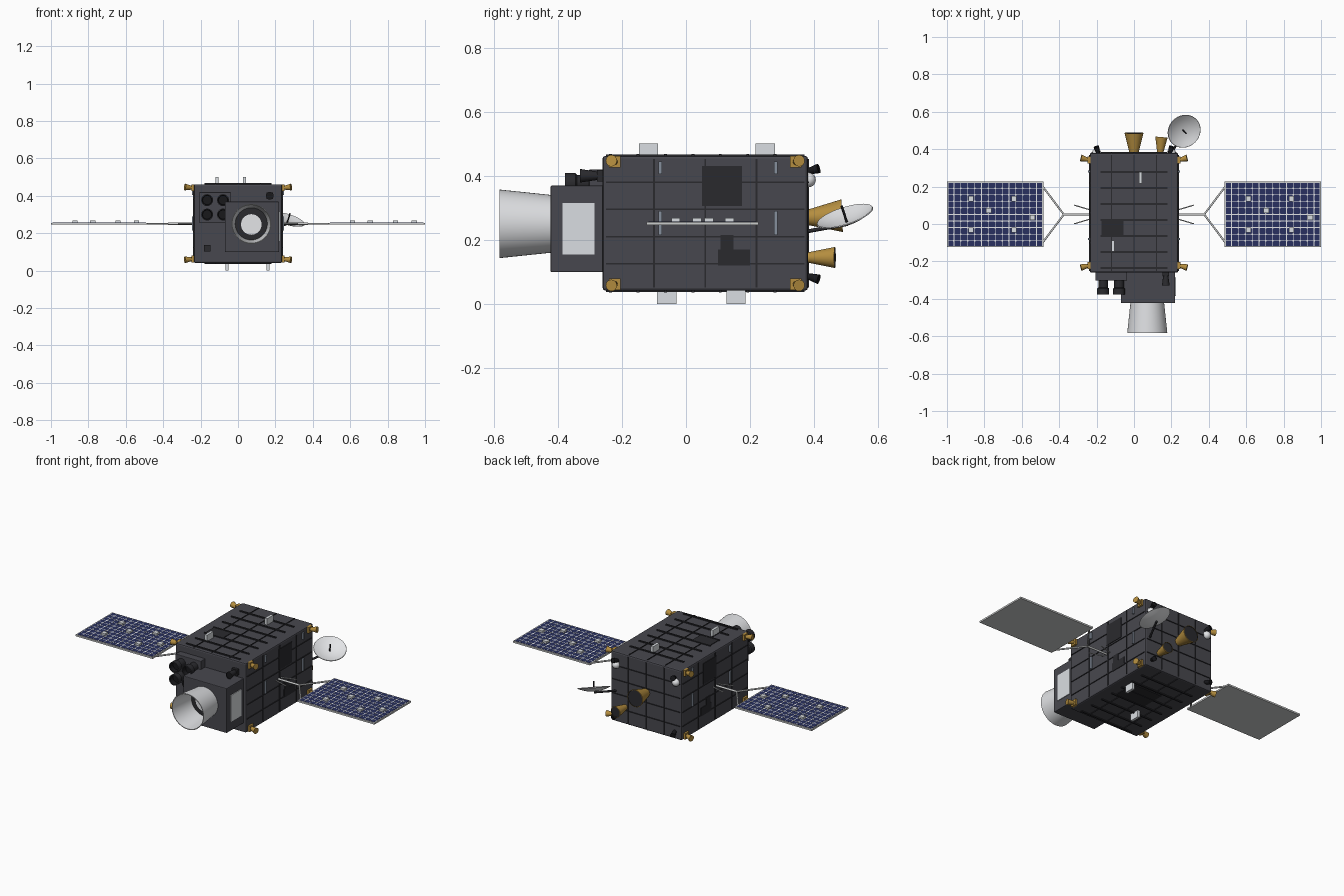
import bpy, bmesh, math
from mathutils import Vector

cube = bpy.data.objects.get("Cube")
if cube:
    bpy.data.objects.remove(cube, do_unlink=True)


def material(name, r, g, b):
    m = bpy.data.materials.new(name)
    m.use_nodes = True
    m.diffuse_color = (r, g, b, 1)
    m.node_tree.nodes["Principled BSDF"].inputs["Base Color"].default_value = (r, g, b, 1)
    return m


blanket = material("charcoal blanket", .064, .064, .077)
seam = material("dark seam", .023, .023, .027)
black = material("black", .009, .009, .011)
gold = material("gold", .46, .27, .05)
silver = material("silver", .72, .73, .75)
pale = material("pale grey", .7, .73, .76)
frame_grey = material("frame grey", .6, .61, .61)
steel = material("steel blue", .24, .28, .34)
blue = material("solar blue", .022, .03, .115)
white = material("white", .84, .85, .87)


def finish(name, bm, mats):
    me = bpy.data.meshes.new(name)
    bmesh.ops.recalc_face_normals(bm, faces=bm.faces)
    bm.to_mesh(me)
    bm.free()
    for m in mats:
        me.materials.append(m)
    ob = bpy.data.objects.new(name, me)
    bpy.context.collection.objects.link(ob)
    return ob


def boxes(name, items, mat, bevel=0):
    """Boxes in one object, each given as (centre, size)."""
    bm = bmesh.new()
    for centre, size in items:
        for v in bmesh.ops.create_cube(bm, size=1)["verts"]:
            v.co = Vector(c + k * s for c, k, s in zip(centre, v.co, size))
    ob = finish(name, bm, [mat])
    if bevel:
        mod = ob.modifiers.new("bevel", "BEVEL")
        mod.width, mod.segments = bevel, 2
    return ob


round_parts = []


def lathe(name, base, axis, profile, mats, slots=None, sides=32):
    """Turn (radius, height) points about an axis; slots colour each segment."""
    bm = bmesh.new()
    turn = Vector(axis).to_track_quat("Z", "Y")
    rings = []
    for r, h in profile:
        pts = [(0, 0, h)] if r == 0 else [
            (r * math.cos(a), r * math.sin(a), h)
            for a in (math.tau * i / sides for i in range(sides))]
        rings.append([bm.verts.new(Vector(base) + turn @ Vector(p)) for p in pts])
    for k, (a, b) in enumerate(zip(rings, rings[1:])):
        for i in range(sides):
            j = (i + 1) % sides
            quad = [a[i % len(a)], a[j % len(a)], b[j % len(b)], b[i % len(b)]]
            f = bm.faces.new(list(dict.fromkeys(quad)))
            f.material_index = slots[k] if slots else 0
    ob = finish(name, bm, mats)
    round_parts.append(ob)
    return ob


def rod(name, a, b, r, mat, r2=None, sides=12):
    a, b = Vector(a), Vector(b)
    n = (b - a).length
    return lathe(name, a, b - a, [(0, 0), (r, 0), (r2 or r, n), (0, n)], [mat], sides=sides)


def horn(name, base, axis, r1, r2, n, mats):
    """Flared cone with a differently coloured, slightly sunken mouth."""
    t = .003
    return lathe(name, base, axis, [(0, 0), (r1, 0), (r2, n), (r2 - t, n), (r2 - t, n - t),
                                    (0, n - t)], mats, (0, 0, 0, 1, 1))


# Main body and its blanket seams
X, Y0, Y1, Z0, Z1 = .236, -.26, .38, .042, .462
YM, ZM, YL, ZL = (Y0 + Y1) / 2, (Z0 + Z1) / 2, Y1 - Y0, Z1 - Z0
T = .008
boxes("body", [((0, YM, ZM), (2 * X, YL, ZL))], blanket, .008)
side_ys, side_zs, face_xs = (-.1, .06, .22), (.125, .21, .295, .38), (-.12, 0, .12)
lines = []
for s in (-1, 1):
    lines += [((s * X, y, ZM), (T, .006, ZL - .02)) for y in side_ys]
    lines += [((s * X, YM, z), (T, YL - .02, .005)) for z in side_zs]
for z in (Z0, Z1):
    lines += [((x, YM, z), (.004, YL - .02, T)) for x in face_xs]
    lines += [((0, -.235 + .0855 * i, z), (.36, .009, T + .004)) for i in range(7)]
lines += [((x, Y1, ZM), (.005, T, ZL - .02)) for x in face_xs]
lines += [((0, Y1, z), (2 * X - .02, T, .005)) for z in side_zs]
boxes("blanket_seams", lines, seam)

# Dark patches on the body faces
patches = []
for s in (-1, 1):
    patches += [((s * X, .112, .368), (T, .125, .125)), ((s * X, .15, .145), (T, .1, .05)),
                ((s * X, .128, .19), (T, .04, .05))]
patches += [((-.115, -.02, Z1), (.12, .09, T)), ((.05, .1, Z0), (.2, .15, T))]
boxes("dark_patches", patches, seam)

# Steel handles on the sides, and small antennas above and below
handles = [((s * (X + .005), y, z), (.01, .011, h)) for s in (-1, 1)
           for y in (-.08, .28) for z, h in ((.253, .075), (.425, .04))]
boxes("side_handles", handles, steel)
boxes("blade_antennas", [((x, y, z), (.016, .06, .042)) for x, y, z in
                         ((.035, .247, .479), (-.112, -.117, .479),
                          (-.06, -.06, .021), (.16, .156, .021))], pale)

# Telescope housing, side window and hollow baffle
boxes("telescope_housing", [((.075, -.34, .234), (.29, .165, .27))], blanket, .004)
boxes("housing_window", [((.221, -.335, .235), (.006, .1, .16))], pale)
lathe("telescope_baffle", (.071, -.42, .25), (0, -1, 0),
      [(0, 0), (.09, 0), (.107, .162), (.103, .162), (.086, .004), (0, .004)],
      [silver, seam], (0, 0, 0, 0, 1), 48)
rod("telescope_mirror", (.071, -.42, .247), (.071, -.428, .247), .055, white, sides=32)

# Four-camera cluster
boxes("camera_mount", [((-.122, -.28, .337), (.17, .045, .165))], blanket, .003)
for x in (-.165, -.08):
    for z in (.3, .377):
        lathe("camera", (x, -.3, z), (0, -1, 0),
              [(0, 0), (.026, 0), (.026, .04), (.032, .045), (.032, .078),
               (.027, .078), (.024, .05), (0, .05)],
              [seam, black, blanket], (0, 0, 0, 0, 2, 1, 1), 24)

# Small front sensors
boxes("front_sensor_boxes", [((.17, -.267, .4), (.036, .02, .036)),
                             ((-.165, -.267, .12), (.036, .02, .036))], seam)
horn("front_star_tracker", (.17, -.275, .4), (0, -1, 0), .013, .021, .055, [seam, black])

# Corner thrusters
for s in (-1, 1):
    for y, d in ((-.222, -1), (.342, 1)):
        for z, up in ((.062, -1), (.443, 1)):
            boxes("thruster_plate", [((s * (X + .004), y, z), (.016, .036, .036))], gold)
            rod("thruster_nozzle", (s * (X + .006), y, z),
                (s * (X + .048), y + d * .011, z + up * .004), .009, gold, .018, 24)

# Rear horns, star trackers and domes
horn("large_rear_horn", (0, Y1, .27), (0, 1, .05), .024, .051, .107, [gold, seam])
horn("small_rear_horn", (.14, Y1, .145), (.08, 1, 0), .016, .033, .085, [gold, seam])
for s in (-1, 1):
    for z, up in ((.412, 1), (.088, -1)):
        horn("rear_star_tracker", (s * .19, Y1 - .005, z), (s * .3, 1, up * .28),
             .009, .015, .042, [black, black])
    lathe("rear_dome", (s * .2, Y1 + .002, .387), (0, 1, 0),
          [(.023 * math.sin(math.pi * i / 12), -.023 * math.cos(math.pi * i / 12))
           for i in range(13)], [white], sides=24)

# Dish antenna on its arm
aim = Vector((.29, -.29, .91)).normalized()
dish = Vector((.268, .496, .273)) - aim * .022
lathe("dish", dish, aim, [(0, 0), (.035, .003), (.065, .011), (.092, .022),
                          (.09, .025), (.065, .014), (.035, .006), (0, .003)], [white], sides=40)
rod("dish_feed", dish, dish + aim * .058, .004, black)
rod("dish_arm", (.2, Y1 - .01, .225), dish - aim * .004, .006, seam)

# Solar wings
PY, PZ, PW, PL = .051, .251, .515, .35
for s in (-1, 1):
    cx, top = s * .742, PZ + .005
    boxes("wing_frame", [((cx, PY, PZ), (PW, PL, .01))], frame_grey)
    boxes("solar_cells", [((cx, PY, top), (PW - .014, PL - .014, .002))], blue)
    # Cell gaps with a wider spot at every crossing
    cols, rows, z = 14, 10, top + .001
    xs = [cx + PW * (i / cols - .5) for i in range(1, cols)]
    ys = [PY + PL * (i / rows - .5) for i in range(1, rows)]
    grid = [((x, PY, z), (.0035, PL - .014, .001)) for x in xs]
    grid += [((cx, y, z), (PW - .014, .0035, .001)) for y in ys]
    grid += [((x, y, z), (.008, .008, .0014)) for x in xs for y in ys]
    boxes("cell_grid", grid, white)
    boxes("wing_sensors", [((cx + dx, y, top + .006), (.028, .028, .012)) for dx, y in
                           ((-.13, .135), (.1, .135), (-.035, .072), (.2, .035),
                            (-.13, -.032), (.1, -.032))], pale)
    # Forked yoke and whisker antennas
    fork = (s * .375, PY, PZ)
    rod("yoke_boom", (s * X, PY, PZ), fork, .006, frame_grey)
    for d in (-1, 1):
        rod("yoke_arm", fork, (s * .487, PY + d * .148, PZ), .005, frame_grey)
        rod("whisker", (s * X, PY + d * .025, PZ), (s * .32, PY + d * .05, PZ), .003, frame_grey)

# Smooth round parts, keeping sharp edges
bpy.ops.object.select_all(action="DESELECT")
for ob in round_parts:
    ob.select_set(True)
bpy.context.view_layer.objects.active = round_parts[0]
bpy.ops.object.shade_smooth_by_angle(angle=math.radians(35))
